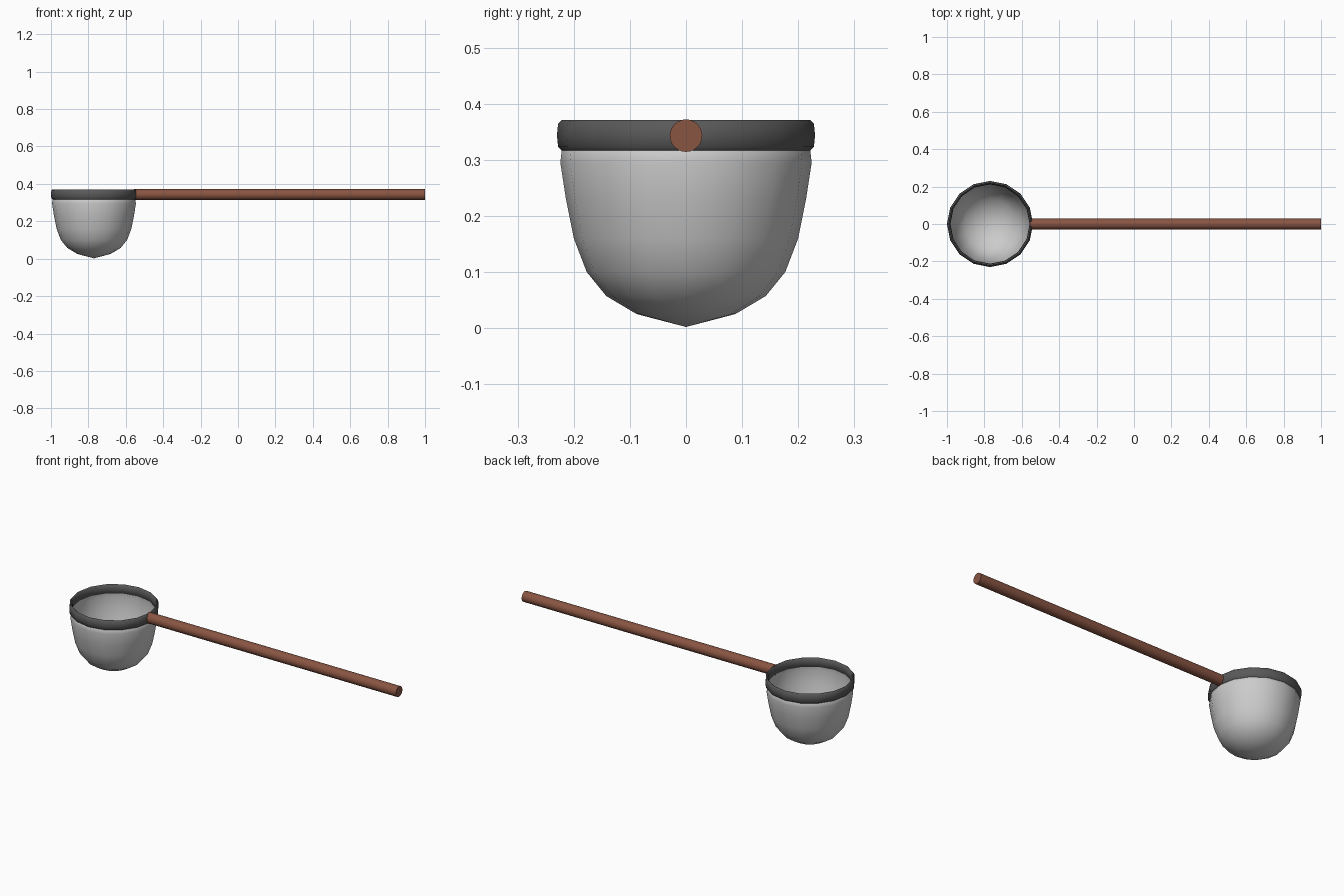
import bpy, bmesh, math
from mathutils import Matrix

if "Cube" in bpy.data.objects:
    bpy.data.objects.remove(bpy.data.objects["Cube"])

CX = -0.77  # bowl axis


def material(name, rgb):
    m = bpy.data.materials.new(name)
    m.diffuse_color = (*rgb, 1)
    m.use_nodes = True
    m.node_tree.nodes["Principled BSDF"].inputs["Base Color"].default_value = m.diffuse_color
    return m


def finish(bm, name, mat=None, angle=40):
    bmesh.ops.remove_doubles(bm, verts=bm.verts, dist=1e-5)
    bmesh.ops.recalc_face_normals(bm, faces=bm.faces)
    mesh = bpy.data.meshes.new(name)
    bm.to_mesh(mesh)
    bm.free()
    ob = bpy.data.objects.new(name, mesh)
    bpy.context.collection.objects.link(ob)
    if mat:
        mesh.materials.append(mat)
    bpy.ops.object.select_all(action='DESELECT')
    ob.select_set(True)
    bpy.context.view_layer.objects.active = ob
    bpy.ops.object.shade_smooth_by_angle(angle=math.radians(angle))
    return ob


def lathe(name, profile, sides=16, closed=False, mat=None):
    bm = bmesh.new()
    vs = [bm.verts.new((CX + r, 0, z)) for r, z in profile]
    pairs = list(zip(vs, vs[1:])) + ([(vs[-1], vs[0])] if closed else [])
    edges = [bm.edges.new(p) for p in pairs]
    bmesh.ops.spin(bm, geom=vs + edges, cent=(CX, 0, 0), axis=(0, 0, 1),
                   angle=math.tau, steps=sides, use_merge=False)
    return finish(bm, name, mat)


# Bowl: thin shell, outer profile up then inner profile back down
outer = [(0, 0.002), (0.088, 0.025), (0.142, 0.057), (0.177, 0.10),
         (0.20, 0.16), (0.214, 0.23), (0.224, 0.295), (0.221, 0.32)]
inner = [(max(r - 0.006, 0), z + 0.006) for r, z in reversed(outer)]
lathe("bowl", outer + inner)

# Rim: rounded dark band around the mouth
rim = [(0.221, 0.316), (0.228, 0.323), (0.230, 0.344), (0.228, 0.364),
       (0.221, 0.371), (0.214, 0.364), (0.212, 0.344), (0.214, 0.323)]
lathe("rim", rim, closed=True, mat=material("dark_metal", (0.10, 0.10, 0.10)))

# Handle: straight wooden rod
x0, x1 = -0.555, 1.0
bm = bmesh.new()
bmesh.ops.create_cone(bm, cap_ends=True, segments=24, radius1=0.029,
                      radius2=0.029, depth=x1 - x0,
                      matrix=Matrix.Translation(((x0 + x1) / 2, 0, 0.343))
                      @ Matrix.Rotation(math.pi / 2, 4, 'Y'))
finish(bm, "handle", material("wood", (0.25, 0.09, 0.055)))
